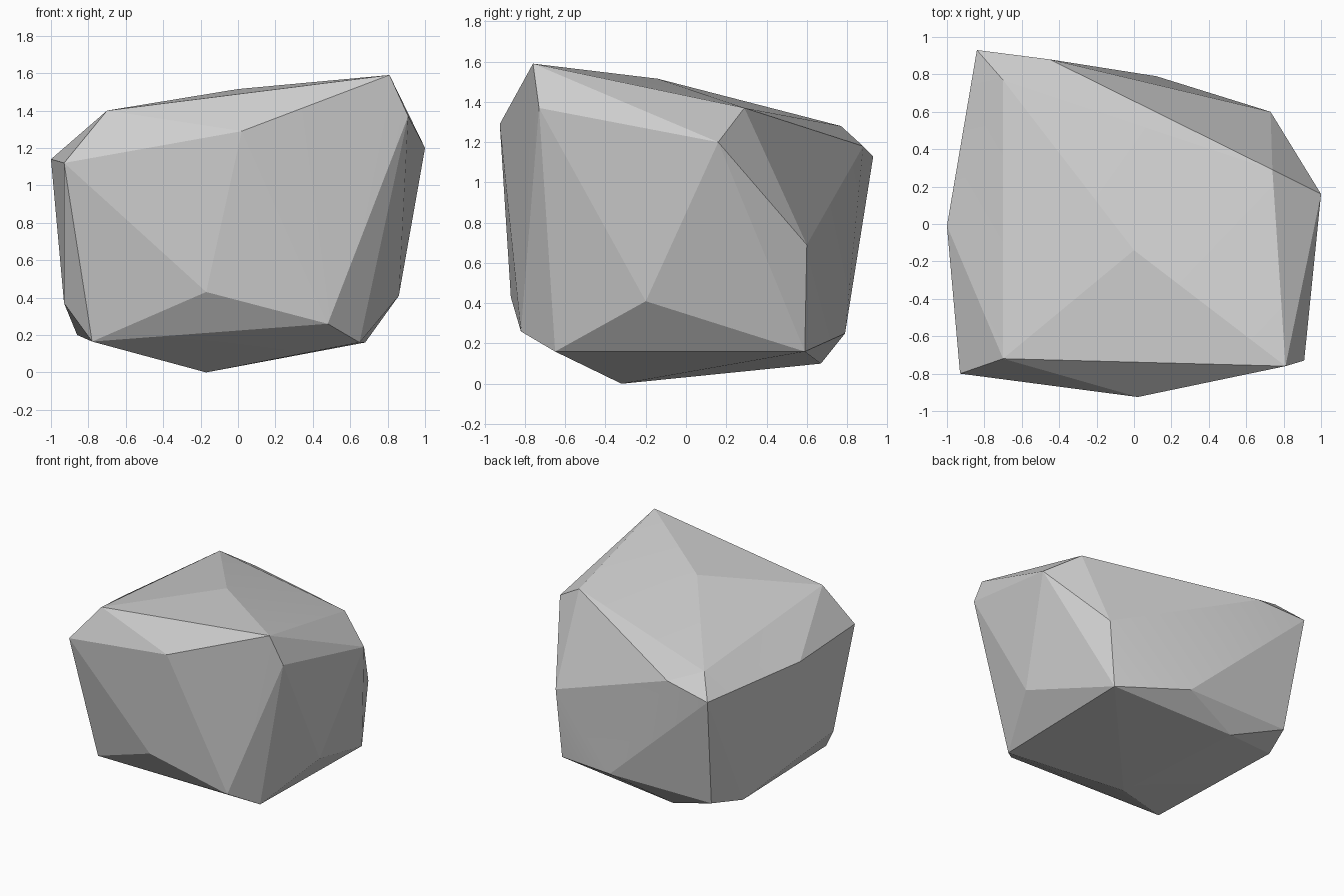
import bpy
import bmesh
import math

# Remove the default cube
default_cube = bpy.data.objects.get("Cube")
if default_cube:
    bpy.data.objects.remove(default_cube, do_unlink=True)


def make_material(name, color):
    """Create one flat, rough colour."""
    material = bpy.data.materials.new(name)
    material.use_nodes = True
    material.diffuse_color = color
    shader = material.node_tree.nodes["Principled BSDF"]
    shader.inputs["Base Color"].default_value = color
    shader.inputs["Roughness"].default_value = 0.9
    return material


def make_hull_object(name, corners, material):
    """Wrap a faceted solid around a handful of corner points."""
    bm = bmesh.new()
    for corner in corners:
        bm.verts.new(corner)
    hull = bmesh.ops.convex_hull(bm, input=bm.verts[:])
    spare = {g for g in hull["geom_interior"] + hull["geom_unused"]
             if isinstance(g, bmesh.types.BMVert) and g.is_valid}
    bmesh.ops.delete(bm, geom=list(spare), context="VERTS")
    bmesh.ops.recalc_face_normals(bm, faces=bm.faces[:])
    mesh = bpy.data.meshes.new(name)
    bm.to_mesh(mesh)
    bm.free()
    mesh.materials.append(material)
    obj = bpy.data.objects.new(name, mesh)
    bpy.context.collection.objects.link(obj)
    return obj


# Crown: the sloping top and its highest corner
crown = [(.81, -.76, 1.59), (0, -.14, 1.515), (-.7, -.72, 1.4),
         (-.7, .77, 1.28), (.74, .29, 1.37)]

# Shoulder: the ring of corners just below the top
shoulder = [(.91, -.73, 1.37), (1, .16, 1.2), (-.45, .88, 1.18),
            (-.84, .93, 1.13), (-1, -.01, 1.14), (-.93, -.8, 1.12),
            (.02, -.925, 1.29)]

# Flank: corners where the sides start to tuck under
flank = [(.73, .6, .69), (.86, -.2, .41), (-.17, -.87, .43),
         (-.93, -.53, .37), (.48, -.82, .26), (.12, .79, .25),
         (-.77, .78, .25)]

# Foot: the underside and the point it rests on
foot = [(.65, -.65, .16), (.68, .59, .16), (-.78, -.65, .165),
        (-.86, .51, .2), (-.36, .67, .1), (-.17, -.32, 0)]

stone_grey = make_material("pale stone grey", (.62, .62, .62, 1))
boulder = make_hull_object("boulder", crown + shoulder + flank + foot, stone_grey)

# Soft shading across the faintest creases, crisp everywhere else
bpy.ops.object.select_all(action="DESELECT")
boulder.select_set(True)
bpy.context.view_layer.objects.active = boulder
bpy.ops.object.shade_smooth_by_angle(angle=math.radians(9))
